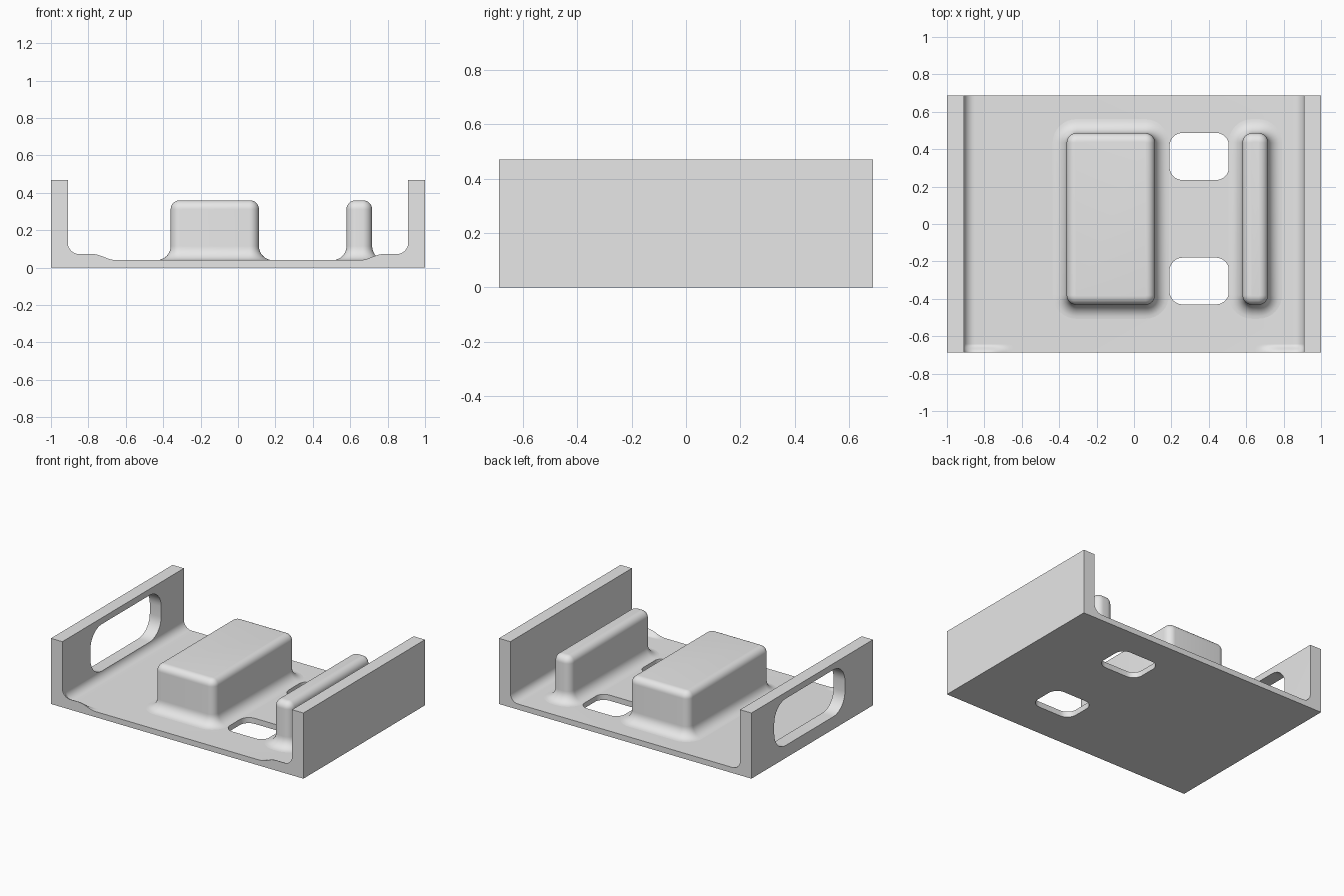
import bpy, bmesh
from math import sin, cos, pi, sqrt
from mathutils import Matrix

cube = bpy.data.objects.get("Cube")
if cube:
    bpy.data.objects.remove(cube, do_unlink=True)

HALF_Y, HEIGHT, FLOOR = 0.688, 0.47, 0.04
INNER, FILLET = 0.91, 0.06

grey = bpy.data.materials.new("plain grey")
grey.use_nodes = True
grey.diffuse_color = (0.8, 0.8, 0.8, 1)
grey.node_tree.nodes["Principled BSDF"].inputs["Base Color"].default_value = (0.8, 0.8, 0.8, 1)


def make_object(name, bm):
    bmesh.ops.recalc_face_normals(bm, faces=bm.faces)
    mesh = bpy.data.meshes.new(name)
    bm.to_mesh(mesh)
    bm.free()
    mesh.materials.append(grey)
    obj = bpy.data.objects.new(name, mesh)
    bpy.context.collection.objects.link(obj)
    return obj


def activate(obj):
    bpy.ops.object.select_all(action='DESELECT')
    obj.select_set(True)
    bpy.context.view_layer.objects.active = obj


def smooth(obj):
    activate(obj)
    bpy.ops.object.shade_smooth_by_angle(angle=pi / 6)


def rounded_rect(x0, x1, y0, y1, r, steps=8):
    """Corner points of a rounded rectangle, anticlockwise."""
    points = []
    corners = [(x1 - r, y1 - r), (x0 + r, y1 - r), (x0 + r, y0 + r), (x1 - r, y0 + r)]
    for k, (cx, cy) in enumerate(corners):
        for i in range(steps + 1):
            a = (k + i / steps) * pi / 2
            points.append((cx + r * cos(a), cy + r * sin(a)))
    return points


def loft(rings):
    """Closed solid through rings of equal point count."""
    bm = bmesh.new()
    loops = [[bm.verts.new(p) for p in ring] for ring in rings]
    for a, b in zip(loops, loops[1:]):
        for i in range(len(a)):
            j = (i + 1) % len(a)
            bm.faces.new((a[i], a[j], b[j], b[i]))
    bm.faces.new(loops[0])
    bm.faces.new(loops[-1])
    return bm


def cut(target, cutter):
    mod = target.modifiers.new("cut", 'BOOLEAN')
    mod.operation = 'DIFFERENCE'
    mod.solver = 'EXACT'
    mod.object = cutter
    cutter.hide_render = True
    activate(target)
    bpy.ops.object.modifier_apply(modifier=mod.name)
    bpy.data.objects.remove(cutter, do_unlink=True)


# Tray: U-shaped section with filleted inside corners, run front to back
inside = []
for i in range(9):
    a = i / 8 * pi / 2
    inside.append((INNER - FILLET * (1 - cos(a)), FLOOR + FILLET * (1 - sin(a))))
right_half = [(1, 0), (1, HEIGHT), (INNER, HEIGHT)] + inside
section = right_half + [(-x, z) for x, z in reversed(right_half)]
tray = make_object("tray", loft([[(x, y, z) for x, z in section] for y in (-HALF_Y, HALF_Y)]))

# Two openings through the floor
for y0, y1 in ((-0.43, -0.18), (0.235, 0.487)):
    outline = rounded_rect(0.19, 0.508, y0, y1, 0.07)
    cut(tray, make_object("floor_cutter", loft([[(x, y, z) for x, y in outline] for z in (-0.1, 0.1)])))

# Window through one side wall
outline = rounded_rect(-0.37, 0.43, 0.09, 0.425, 0.13, 10)
cut(tray, make_object("window_cutter", loft([[(x, y, z) for y, z in outline] for x in (-1.1, -0.87)])))
smooth(tray)


def pedestal(name, x0, x1, y0=-0.432, y1=0.486, top=0.36):
    """Raised block with rounded edges and a flared foot."""
    corner, edge, flare = 0.052, 0.048, 0.075
    levels = [(flare, FLOOR - 0.01)]
    for i in range(9):
        a = i / 8 * pi / 2
        levels.append((flare * (1 - sin(a)), FLOOR + flare * (1 - cos(a))))
    for i in range(9):
        a = i / 8 * pi / 2
        levels.append((-edge * (1 - cos(a)), top - edge * (1 - sin(a))))
    rings = []
    for d, z in levels:
        ring = rounded_rect(x0 - d, x1 + d, y0 - d, y1 + d, corner + d)
        rings.append([(x, y, z) for x, y in ring])
    smooth(make_object(name, loft(rings)))


pedestal("wide_block", -0.36, 0.112)
pedestal("narrow_rib", 0.58, 0.717)


# Low swellings at the front corners that fade out towards the back
def lip_height(x, fade):
    d = INNER - x
    curve = FILLET - sqrt(FILLET ** 2 - (FILLET - d) ** 2) if d < FILLET else 0
    t = min(1, max(0, (x - 0.65) / 0.13))
    return FLOOR + curve + 0.033 * fade * (1 - cos(pi * t)) / 2


def front_lip(name, side):
    bm = bmesh.new()
    xs = [0.65 + 0.2 * i / 12 for i in range(12)]
    xs += [INNER - FILLET * (1 - sin(i / 8 * pi / 2)) for i in range(9)]
    stations = [(-HALF_Y, 0)]
    for i in range(9):
        stations.append((-HALF_Y + 0.045 * i / 8, (1 + cos(pi * i / 8)) / 2))
    rows = [[bm.verts.new((x, y, lip_height(x, f))) for x in xs] for y, f in stations]
    for a, b in zip(rows, rows[1:]):
        for i in range(len(xs) - 1):
            bm.faces.new((a[i], a[i + 1], b[i + 1], b[i]))
    bmesh.ops.remove_doubles(bm, verts=bm.verts, dist=0.00001)
    bmesh.ops.transform(bm, matrix=Matrix.Diagonal((side, 1, 1, 1)), verts=bm.verts)
    obj = make_object(name, bm)
    # Keep the open sheet facing upwards
    if sum(p.normal.z for p in obj.data.polygons) < 0:
        obj.data.flip_normals()
    smooth(obj)


front_lip("left_front_lip", 1)
front_lip("right_front_lip", -1)
